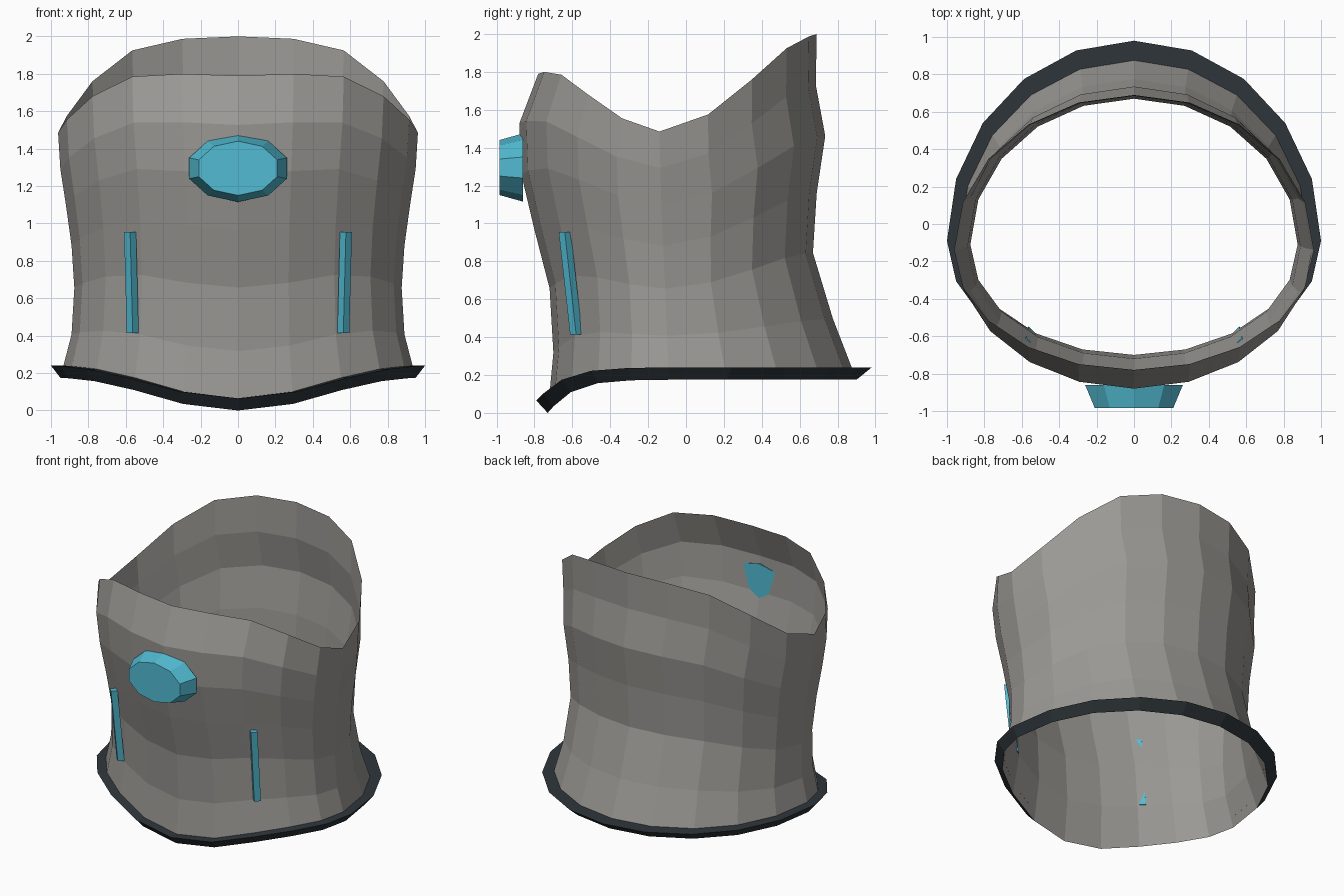
import bpy
from math import sin, cos, pi, radians

cube = bpy.data.objects.get("Cube")
if cube:
    bpy.data.objects.remove(cube, do_unlink=True)


def material(name, rgb):
    m = bpy.data.materials.new(name)
    m.use_nodes = True
    m.diffuse_color = (*rgb, 1)
    m.node_tree.nodes["Principled BSDF"].inputs["Base Color"].default_value = (*rgb, 1)
    return m


grey = material("warm_grey", (0.33, 0.32, 0.30))
dark = material("dark_trim", (0.028, 0.036, 0.043))
cyan = material("cyan", (0.085, 0.50, 0.65))


def loft(name, rings, mat, caps=False):
    """Skin a stack of equal closed rings, flat shaded."""
    n = len(rings[0])
    verts = [p for ring in rings for p in ring]
    faces = []
    for r in range(len(rings) - 1):
        for i in range(n):
            a, b = r * n + i, r * n + (i + 1) % n
            faces.append((a, a + n, b + n, b))
    if caps:
        last = (len(rings) - 1) * n
        faces.append(tuple(range(n)))
        faces.append(tuple(last + i for i in reversed(range(n))))
    mesh = bpy.data.meshes.new(name)
    mesh.from_pydata(verts, [], faces)
    mesh.materials.append(mat)
    obj = bpy.data.objects.new(name, mesh)
    bpy.context.collection.objects.link(obj)
    return obj


SIDES = 20
# Heights of the upper and lower edges, from the front centre round to the back
TOP = [1.79, 1.80, 1.785, 1.68, 1.555, 1.485, 1.575, 1.76, 1.925, 1.987, 2.0]
BOTTOM = [0.0, 0.035, 0.11, 0.157, 0.172] + [0.175] * 6


def step(i):
    return min(i, SIDES - i)


def ring(down, rx, front, back, cy, lift=0.0):
    """Egg-shaped ring; down runs from the upper edge (0) to the lower edge (1)."""
    pts = []
    for i in range(SIDES):
        a = 2 * pi * i / SIDES
        ry = (cy - front) if cos(a) > 0 else (back - cy)
        k = step(i)
        z = TOP[k] + (BOTTOM[k] - TOP[k]) * down + lift
        pts.append((rx * sin(a), cy - ry * cos(a), z))
    return pts


# Main shell: an open, waisted collar with a swept upper edge
shell_rings = [ring(*spec) for spec in (
    (0.0, 0.962, -0.78, 0.69, -0.14),
    (0.147, 0.95, -0.88, 0.685, -0.135),
    (0.295, 0.92, -0.87, 0.735, -0.13),
    (0.46, 0.89, -0.80, 0.69, -0.12),
    (0.633, 0.875, -0.72, 0.67, -0.11),
    (0.823, 0.89, -0.70, 0.775, -0.10),
    (1.0, 0.95, -0.73, 0.90, -0.09))]
loft("collar_shell", shell_rings, grey)

# Flared trim round the lower edge
RIM = 0.065
upper, lower = shell_rings[-2:]
inner = []
for u, l in zip(upper, lower):
    t = RIM / (u[2] - l[2])
    inner.append(tuple(b + (a - b) * t for a, b in zip(u, l)))
outer = ring(1.0, 1.0, -0.79, 0.98, -0.09, RIM)
loft("lower_trim", [inner, outer, lower], dark)


# Ten-sided tapered gem on the front
def oval(y, rx, rz):
    return [(rx * sin(radians(36 * i)), y, 1.295 + rz * cos(radians(36 * i)))
            for i in range(10)]


loft("front_gem", [oval(-0.86, 0.275, 0.18), oval(-0.985, 0.22, 0.145)], cyan, True)


# Slanted diamond-section bars either side
def diamond(x, y, z, r=0.032):
    return [(x + r * cos(pi * i / 2), y + r * sin(pi * i / 2), z) for i in range(4)]


for side, name in ((1, "left_bar"), (-1, "right_bar")):
    loft(name, [diamond(side * 0.577, -0.64, 0.955),
                diamond(side * 0.563, -0.58, 0.415)], cyan, True)
